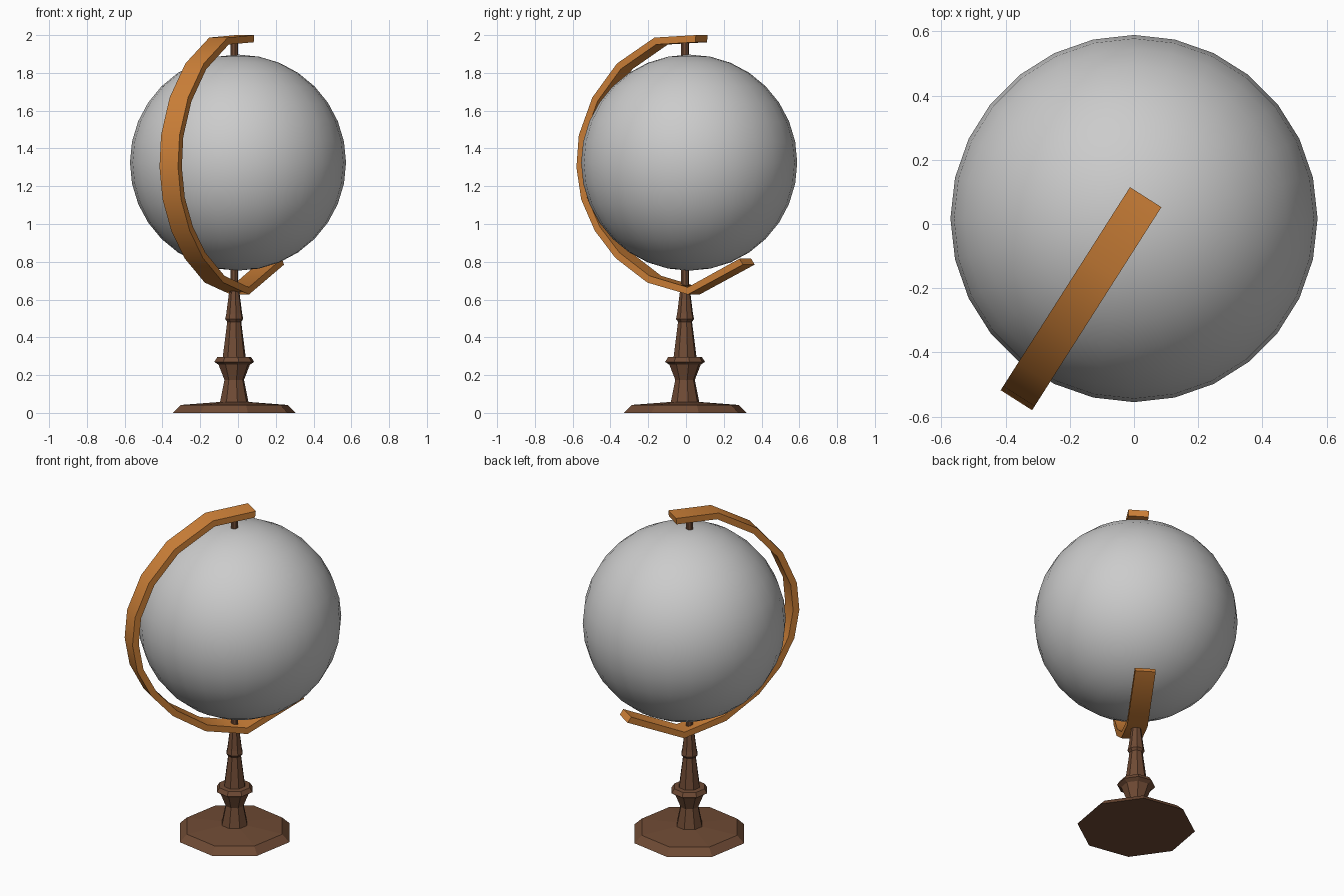
import bpy, bmesh
from math import radians, sin, cos, pi
from mathutils import Vector

if "Cube" in bpy.data.objects:
    bpy.data.objects.remove(bpy.data.objects["Cube"])

AXIS = Vector((-0.02, -0.005, 0))   # stand axis
TURN = radians(57.5)                # heading of the arm


def material(name, rgb):
    m = bpy.data.materials.new(name)
    m.diffuse_color = (*rgb, 1)
    m.use_nodes = True
    m.node_tree.nodes["Principled BSDF"].inputs["Base Color"].default_value = m.diffuse_color
    return m


wood = material("dark_wood", (0.16, 0.07, 0.035))
bronze = material("orange_metal", (0.62, 0.22, 0.04))


def finish(name, bm, mat=None):
    bmesh.ops.recalc_face_normals(bm, faces=bm.faces)
    me = bpy.data.meshes.new(name)
    bm.to_mesh(me)
    bm.free()
    ob = bpy.data.objects.new(name, me)
    bpy.context.collection.objects.link(ob)
    if mat:
        me.materials.append(mat)
    return ob


def smooth(ob, angle):
    bpy.ops.object.select_all(action='DESELECT')
    ob.select_set(True)
    bpy.context.view_layer.objects.active = ob
    bpy.ops.object.shade_smooth_by_angle(angle=radians(angle))


def loft(bm, rings):
    """Skin a list of closed rings and cap both ends."""
    rings = [[bm.verts.new(p) for p in r] for r in rings]
    n = len(rings[0])
    for a, b in zip(rings, rings[1:]):
        for i in range(n):
            j = (i + 1) % n
            bm.faces.new((a[i], a[j], b[j], b[i]))
    bm.faces.new(rings[0])
    bm.faces.new(rings[-1])


def turned(name, profile, mat, sides=8):
    """Faceted lathe part on the stand axis."""
    bm = bmesh.new()
    loft(bm, [[AXIS + Vector((r * cos(TURN + 2 * pi * i / sides),
                              r * sin(TURN + 2 * pi * i / sides), z))
               for i in range(sides)] for r, z in profile])
    return finish(name, bm, mat)


# Octagonal foot and turned column
turned("stand", [(0.333, 0), (0.29, 0.042), (0.077, 0.058), (0.053, 0.175),
                 (0.085, 0.255), (0.108, 0.27), (0.092, 0.295), (0.062, 0.297),
                 (0.038, 0.482), (0.049, 0.497), (0.043, 0.525), (0.028, 0.64)], wood)

# Pivot pins below and above the globe
turned("lower_pin", [(0.021, 0.63), (0.021, 0.78)], wood)
turned("upper_pin", [(0.021, 1.87), (0.021, 1.97)], wood)

# Globe
bm = bmesh.new()
bmesh.ops.create_uvsphere(bm, u_segments=28, v_segments=16, radius=0.572)
bmesh.ops.translate(bm, verts=bm.verts, vec=(0, 0.017, 1.325))
smooth(finish("globe", bm), 40)

# Curved arm: rectangular strip swept along its outer edge
path = [(0.105, 2.0), (-0.155, 1.987), (-0.39, 1.85), (-0.545, 1.67),
        (-0.63, 1.47), (-0.645, 1.3), (-0.615, 1.13), (-0.53, 0.965),
        (-0.4, 0.82), (-0.2, 0.69), (0.055, 0.627), (0.4, 0.785)]
path = [Vector(p) for p in path]
along = Vector((cos(TURN), sin(TURN), 0))
across = Vector((sin(TURN), -cos(TURN), 0)) * 0.058
centre, thick = Vector((0.03, 1.32)), 0.038
rings = []
for p in path:
    q = p + (centre - p).normalized() * thick
    o, i = (AXIS + along * v.x + Vector((0, 0, v.y)) for v in (p, q))
    rings.append([o - across, o + across, i + across, i - across])
bm = bmesh.new()
loft(bm, rings)
smooth(finish("meridian_arm", bm, bronze), 50)
